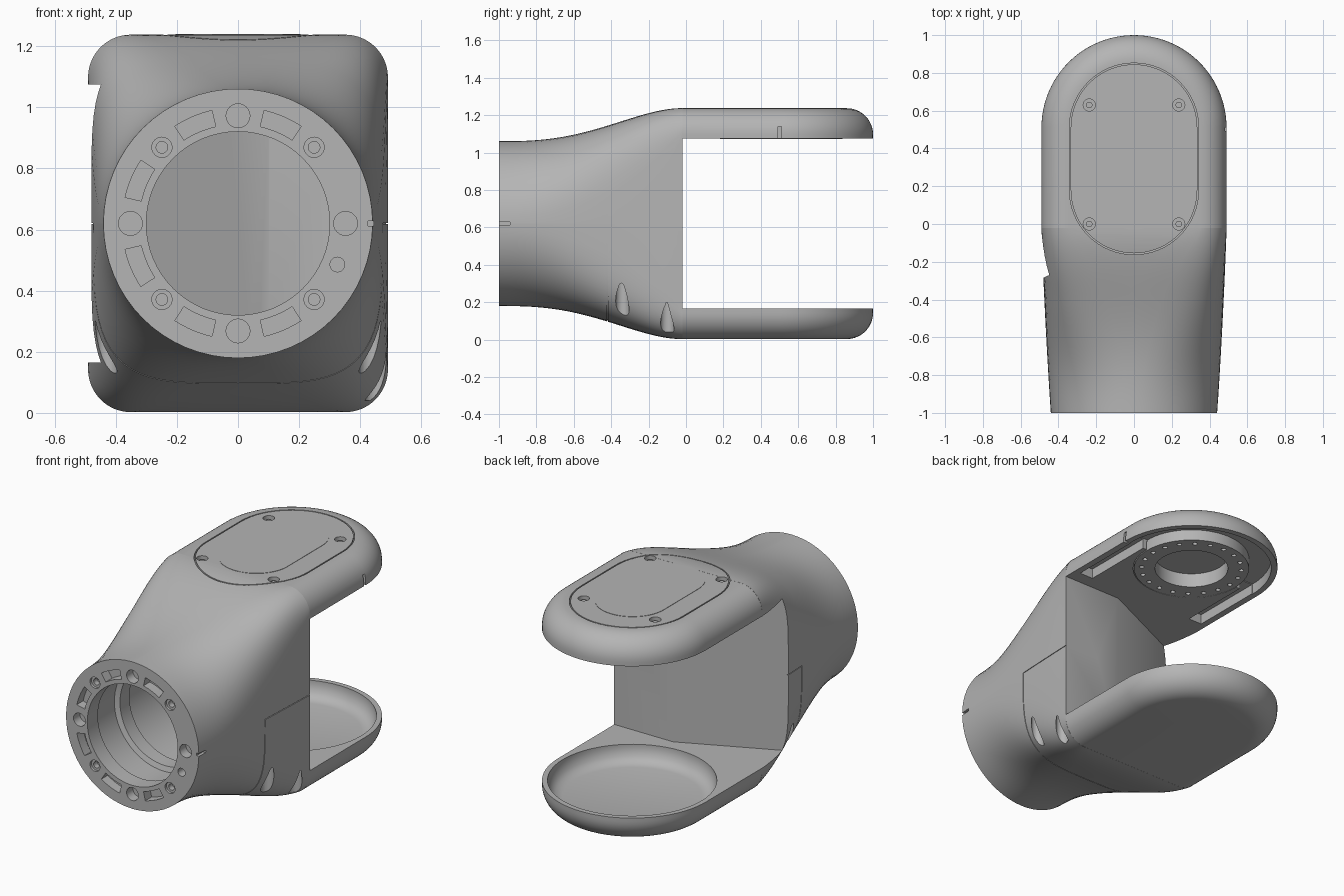
import bpy, bmesh
from math import sin, cos, pi, radians
from mathutils import Vector

if "Cube" in bpy.data.objects:
    bpy.data.objects.remove(bpy.data.objects["Cube"])

grey = bpy.data.materials.new("matte_grey")
grey.use_nodes = True
grey.diffuse_color = (0.46, 0.46, 0.46, 1)
grey.node_tree.nodes["Principled BSDF"].inputs["Base Color"].default_value = (0.46, 0.46, 0.46, 1)

MID = 0.62      # height of the main axis
BACK = -0.02    # back wall of the fork
HUB = 0.51      # centre of the round prong ends
WIDE = 0.49     # half width


def to_object(name, bm):
    bmesh.ops.recalc_face_normals(bm, faces=bm.faces)
    mesh = bpy.data.meshes.new(name)
    bm.to_mesh(mesh)
    bm.free()
    mesh.materials.append(grey)
    obj = bpy.data.objects.new(name, mesh)
    bpy.context.collection.objects.link(obj)
    return obj


def add_loft(bm, rings):
    loops = [[bm.verts.new(p) for p in ring] for ring in rings]
    n = len(loops[0])
    for a, b in zip(loops, loops[1:]):
        for i in range(n):
            j = (i + 1) % n
            bm.faces.new((a[i], a[j], b[j], b[i]))
    bm.faces.new(loops[0])
    bm.faces.new(loops[-1])


def loft(name, rings):
    bm = bmesh.new()
    add_loft(bm, rings)
    return to_object(name, bm)


def prisms(name, shapes, lo, hi, axis="z"):
    """Extrude flat outlines along z or y into one object."""
    bm = bmesh.new()
    for pts in shapes:
        add_loft(bm, [[(u, v, t) if axis == "z" else (u, t, v) for u, v in pts] for t in (lo, hi)])
    return to_object(name, bm)


def box(name, x, y, z):
    return prisms(name, [[(x[0], y[0]), (x[1], y[0]), (x[1], y[1]), (x[0], y[1])]], *z)


def circle(u, v, r, n=32):
    return [(u + r * cos(2 * pi * i / n), v + r * sin(2 * pi * i / n)) for i in range(n)]


def stadium(r, y0, y1, n=32):
    low, high = y0 + r, y1 - r
    top = [(r * cos(pi * i / n), high + r * sin(pi * i / n)) for i in range(n + 1)]
    return top + [(-x, low + high - y) for x, y in top]


def boolean(obj, cutter, keep=False):
    mod = obj.modifiers.new("cut", "BOOLEAN")
    mod.operation, mod.solver, mod.object = "DIFFERENCE", "EXACT", cutter
    bpy.context.view_layer.objects.active = obj
    bpy.ops.object.modifier_apply(modifier=mod.name)
    if not keep:
        bpy.data.objects.remove(cutter)


def section(y, inset=0.0, n=16):
    """Circle that swells to a superellipse, then settles into the fork's rounded rectangle."""
    t = (y + 1) / (1 + BACK)
    e = t ** 1.4
    s = e * e * (3 - 2 * e)
    w = 0.44 + 0.05 * t * (1.3 - 0.3 * t) - inset
    h = 0.44 + 0.177 * s - inset
    power = 2 / (2 + 4 * s)
    mix = max(0, (t - 0.6) / 0.4) ** 2
    r = 0.14 - inset
    ring = []
    for k, (sx, sz) in enumerate(((1, 1), (-1, 1), (-1, -1), (1, -1))):
        for i in range(n + 1):
            a = (i if sx == sz else n - i) / n * pi / 2
            c, d = max(cos(a), 0), max(sin(a), 0)
            # the small offset keeps neighbouring quarters apart
            x = (1 - mix) * w * c ** power + mix * (w - r + r * c) + 0.0005
            z = (1 - mix) * h * d ** power + mix * (h - r + r * d) + 0.0005
            ring.append((sx * x, y, MID + sz * z))
    return ring


def body_shape(name, inset=0.0):
    return loft(name, [section(-1 + (1 + BACK) * i / 36, inset) for i in range(37)])


# Main body
body = body_shape("fork_body")

# Slanted relief on the right of the back wall
slope = 0.26 / 0.57
boolean(body, prisms("relief", [[(0.1 + 0.05 / slope, BACK + 0.05), (-0.6, BACK - 0.7 * slope), (-0.6, BACK + 0.05)]],
                     0.165, 1.075))

# Stepped bore, closed by a wall that follows the relief
profile = [(-1.1, 0.30), (-0.9, 0.30), (-0.89, 0.33), (-0.7, 0.33), (-0.69, 0.30),
           (-0.6, 0.30), (-0.59, 0.36), (-0.07, 0.36)]
bm = bmesh.new()
add_loft(bm, [[(x, y, z) for x, z in circle(0, MID, r, 64)] for y, r in profile])
bmesh.ops.bisect_plane(bm, geom=bm.verts[:] + bm.edges[:] + bm.faces[:], plane_co=(0.1, -0.07, 0),
                       plane_no=Vector((-slope, 1, 0)).normalized(), clear_outer=True)
bmesh.ops.holes_fill(bm, edges=[e for e in bm.edges if e.is_boundary])
boolean(body, to_object("bore", bm))

# Flange holes: round holes, curved slots and screw seats
R = 0.352


def on_flange(deg, r):
    return circle(R * cos(radians(deg)), MID + R * sin(radians(deg)), r, 24)


def curved_slot(deg, half=10):
    out = []
    for radius, way in ((R - 0.027, 1), (R + 0.027, -1)):
        for i in range(9):
            a = radians(deg + way * half * (i / 4 - 1))
            out.append((radius * cos(a), MID + radius * sin(a)))
    return out


holes = [on_flange(a, 0.039) for a in range(0, 360, 90)]
holes += [curved_slot(a) for a in (67, 113, 157, 203, 247, 293)]
holes += [on_flange(-22.5, 0.024)]
boolean(body, prisms("flange_holes", holes, -1.1, -0.94, "y"))
boolean(body, prisms("screw_seats", [on_flange(a, 0.033) for a in range(45, 360, 90)], -1.1, -0.985, "y"))
boolean(body, prisms("screw_holes", [on_flange(a, 0.019) for a in range(45, 360, 90)], -1.1, -0.95, "y"))
boolean(body, box("index_mark", (0.425, 0.6), (-1.1, -0.94), (MID - 0.008, MID + 0.008)))

# Shallow seams around the lower cover
for y, z in (((-0.422, -0.418), (-0.1, MID + 0.002)), ((-0.42, 0.1), (MID - 0.002, MID + 0.002))):
    seam = box("seam", (-0.7, 0.7), y, z)
    boolean(seam, body_shape("inner", 0.006))
    boolean(body, seam)

# Screw channels of the lower cover
for x, y, lo, hi in ((0.432, -0.34, 0.12, 0.5), (-0.432, -0.34, 0.12, 0.5), (0.45, -0.1, 0.04, 0.3)):
    boolean(body, prisms("channel", [circle(x, y, 0.036)], lo, hi))


# Fork prongs
def prong_ring(z, d, n=48):
    r = WIDE - d
    arc = [(r * cos(pi * i / n), HUB + r * sin(pi * i / n), z) for i in range(n + 1)]
    return [(r, BACK, z)] + arc + [(-r, BACK, z)]


levels = [(1.075, 0)] + [(1.097 + 0.14 * sin(a), 0.14 * (1 - cos(a)))
                         for a in [i * pi / 24 for i in range(13)]]
upper = loft("upper_prong", [prong_ring(z, d) for z, d in levels])
lower = loft("lower_prong", [prong_ring(2 * MID - z, d) for z, d in levels])

# Round dish in the lower prong
dish = [(0.3, 0.462), (0.14, 0.46), (0.1, 0.445), (0.075, 0.42), (0.065, 0.38)]
boolean(lower, loft("dish", [[(x, y, z) for x, y in circle(0, HUB, r, 64)] for z, r in dish]))

# Underside of the upper prong: hollow tip, side slots, joint seat and side slit
tip = [(0.455 * cos(a), HUB + 0.455 * sin(a)) for a in [pi * i / 40 for i in range(41)]]
boolean(upper, prisms("hollow_tip", [tip], 1.0, 1.14))
for x in ((0.36, 0.45), (-0.45, -0.36)):
    boolean(upper, box("side_slot", x, (0.06, HUB + 0.05), (1.0, 1.135)))
boolean(upper, prisms("joint_seat", [circle(0, HUB, 0.333, 64)], 1.0, 1.13))
boolean(upper, prisms("joint_opening", [circle(0, HUB, 0.21, 48)], 1.0, 1.16))
boolean(upper, box("side_slit", (0.47, 0.6), (0.492, 0.51), (1.0, 1.14)))

# Joint ring with bolt holes
ring = prisms("joint_ring", [circle(0, HUB, 0.328, 64)], 1.073, 1.145)
boolean(ring, prisms("ring_hole", [circle(0, HUB, 0.208, 48)], 1.0, 1.2))
bolts = [circle(0.285 * cos(a), HUB + 0.285 * sin(a), 0.014, 12) for a in [i * pi / 10 for i in range(20)]]
boolean(ring, prisms("bolt_holes", bolts, 1.0, 1.12))

# Top cover: outline groove, screw seats and raised centre
groove = prisms("groove", [stadium(0.342, -0.162, 0.852)], 1.195, 1.4)
boolean(groove, prisms("groove_core", [stadium(0.335, -0.155, 0.845)], 1.1, 1.5))
screws = [(x, y) for x in (-0.237, 0.237) for y in (0.0, 0.63)]
seats = prisms("cover_seats", [circle(x, y, 0.032) for x, y in screws], 1.212, 1.4)
for part in (body, upper):
    boolean(part, groove, keep=True)
    boolean(part, seats, keep=True)
for helper in (groove, seats):
    bpy.data.objects.remove(helper)
centre = prisms("cover_centre", [stadium(0.205, -0.03, 0.71)], 1.23, 1.239)
heads = prisms("cover_screws", [circle(x, y, 0.017, 20) for x, y in screws], 1.2, 1.222)

# Smooth shading with sharp edges kept
for obj in (body, upper, lower, ring, centre, heads):
    bpy.ops.object.select_all(action="DESELECT")
    obj.select_set(True)
    bpy.context.view_layer.objects.active = obj
    bpy.ops.object.shade_smooth_by_angle(angle=radians(32))
